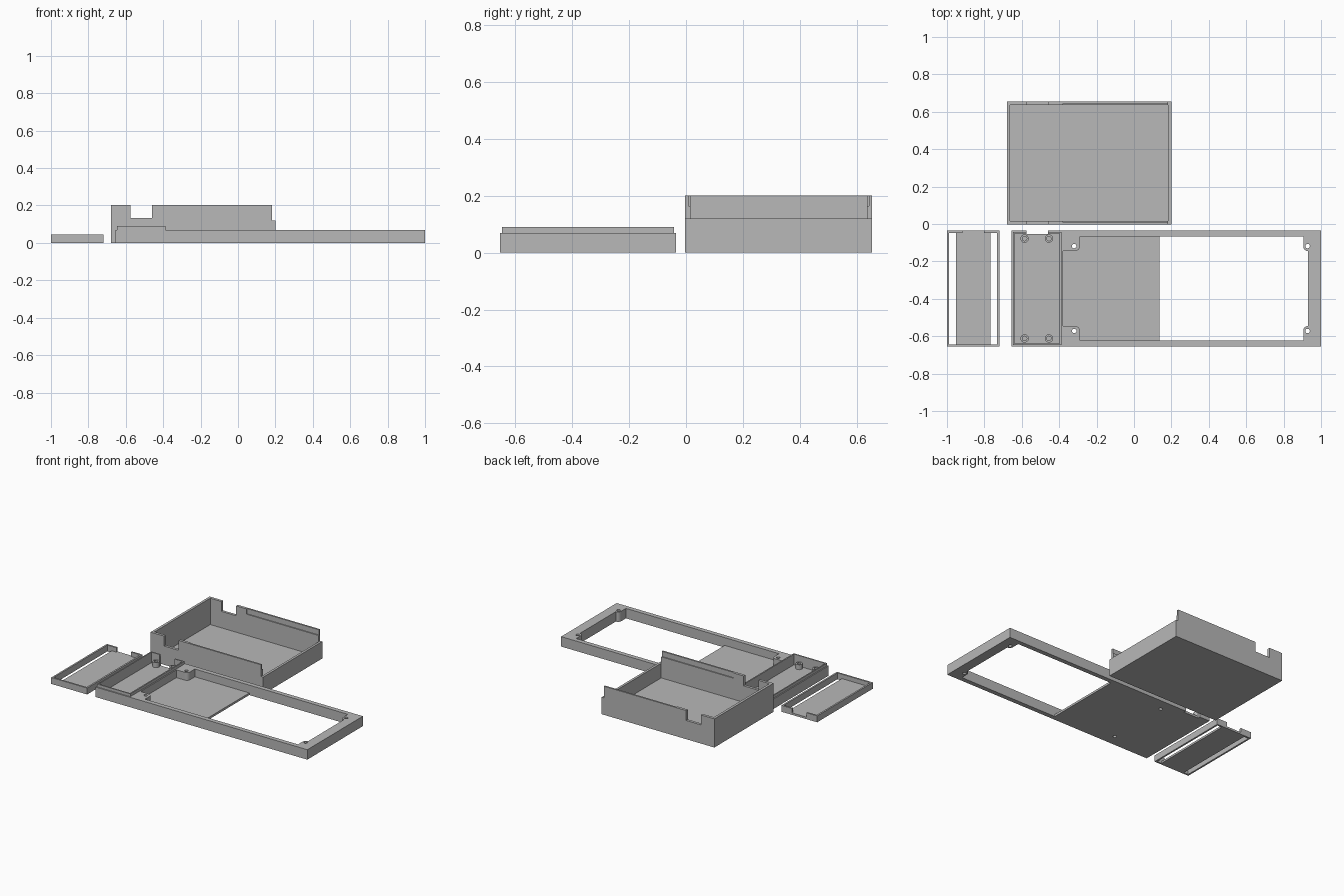
import bpy, bmesh
from math import cos, sin, pi, radians

if "Cube" in bpy.data.objects:
    bpy.data.objects.remove(bpy.data.objects["Cube"])

GREY = (0.48, 0.48, 0.48, 1)
grey = bpy.data.materials.new("plain_grey")
grey.use_nodes = True
grey.diffuse_color = GREY
grey.node_tree.nodes["Principled BSDF"].inputs["Base Color"].default_value = GREY


def prism(name, points, z0, z1):
    """Extrude a closed outline between two heights."""
    bm = bmesh.new()
    face = bm.faces.new([bm.verts.new((x, y, z0)) for x, y in points])
    top = bmesh.ops.extrude_face_region(bm, geom=[face])["geom"]
    for v in top:
        if isinstance(v, bmesh.types.BMVert):
            v.co.z = z1
    bmesh.ops.recalc_face_normals(bm, faces=bm.faces)
    mesh = bpy.data.meshes.new(name)
    bm.to_mesh(mesh)
    bm.free()
    mesh.materials.append(grey)
    obj = bpy.data.objects.new(name, mesh)
    bpy.context.collection.objects.link(obj)
    return obj


def box(name, x0, x1, y0, y1, z0, z1):
    return prism(name, [(x0, y0), (x1, y0), (x1, y1), (x0, y1)], z0, z1)


def arc(cx, cy, r, a0, a1, n=6):
    return [(cx + r * cos(radians(a0 + (a1 - a0) * i / n)),
             cy + r * sin(radians(a0 + (a1 - a0) * i / n))) for i in range(n + 1)]


def disc(name, x, y, r, z0, z1, n=32):
    return prism(name, [(x + r * cos(2 * pi * i / n), y + r * sin(2 * pi * i / n))
                        for i in range(n)], z0, z1)


def combine(obj, other, operation="DIFFERENCE"):
    """Apply a boolean and discard the helper."""
    mod = obj.modifiers.new("shape", "BOOLEAN")
    mod.operation, mod.solver, mod.object = operation, "EXACT", other
    bpy.context.view_layer.update()
    graph = bpy.context.evaluated_depsgraph_get()
    mesh = bpy.data.meshes.new_from_object(obj.evaluated_get(graph))
    obj.modifiers.clear()
    obj.data = mesh
    bpy.data.objects.remove(other)


def cut_box(obj, *bounds):
    combine(obj, box("cutter", *bounds))


# Deep case: floor, four walls, lowered right end
case = box("deep_case", -0.68, 0.2, -0.004, 0.655, 0, 0.202)
cut_box(case, -0.662, 0.183, 0.015, 0.636, 0.016, 0.3)
cut_box(case, 0.183, 0.3, -0.1, 0.8, 0.12, 0.3)
cut_box(case, 0.15, 0.25, 0.015, 0.636, 0.12, 0.3)
# Cable notches through front and back walls, then the sliding ledge
cut_box(case, -0.575, -0.46, -0.1, 0.8, 0.132, 0.3)
cut_box(case, -0.38, 0.25, 0.008, 0.643, 0.165, 0.3)

# Long frame with a lipped compartment on its right-hand end
MID = -0.345
frame = box("long_frame", -0.655, 1, -0.655, -0.035, 0, 0.07)
combine(frame, box("lip", -0.648, -0.388, -0.647, -0.043, 0.04, 0.09), "UNION")
cut_box(frame, -0.64, -0.397, -0.638, -0.052, 0.015, 0.2)
cut_box(frame, -0.575, -0.46, -0.053, 0.02, -0.1, 0.2)

# Large opening with rounded screw blocks left in its corners
half = ([(-0.38, 0.2)] + arc(-0.315, 0.225, 0.025, 270, 360)
        + [(-0.29, 0.278), (0.905, 0.278)]
        + arc(0.93, 0.225, 0.025, 180, 270))
outline = half + [(x, -y) for x, y in reversed(half)]
outline = [(x, y + MID) for x, y in outline]
combine(frame, prism("cutter", outline, 0.015, 0.2))
right_part = [p for p in outline if p[0] > 0.135]
right_part = [(0.135, MID - 0.278)] + right_part[::-1] + [(0.135, MID + 0.278)]
combine(frame, prism("cutter", right_part, -0.1, 0.1))

# Screw holes through the blocks
for x in (-0.32, 0.928):
    for side in (-1, 1):
        combine(frame, disc("cutter", x, MID + side * 0.227, 0.012, -0.1, 0.2))

# Hollow mounting posts in the compartment
for x in (-0.585, -0.455):
    for side in (-1, 1):
        y = MID + side * 0.267
        post = disc("mounting_post", x, y, 0.022, 0.01, 0.05)
        combine(post, disc("cutter", x, y, 0.012, 0.016, 0.1))

# Shallow cover with two slots and a notch in its back wall
cover = box("slotted_cover", -1, -0.72, -0.655, -0.035, 0, 0.045)
cut_box(cover, -0.988, -0.732, -0.643, -0.047, 0.014, 0.1)
for x0, x1 in ((-0.988, -0.953), (-0.767, -0.732)):
    cut_box(cover, x0, x1, -0.643, -0.047, -0.1, 0.1)
cut_box(cover, -0.917, -0.803, -0.06, 0.02, 0.014, 0.1)
